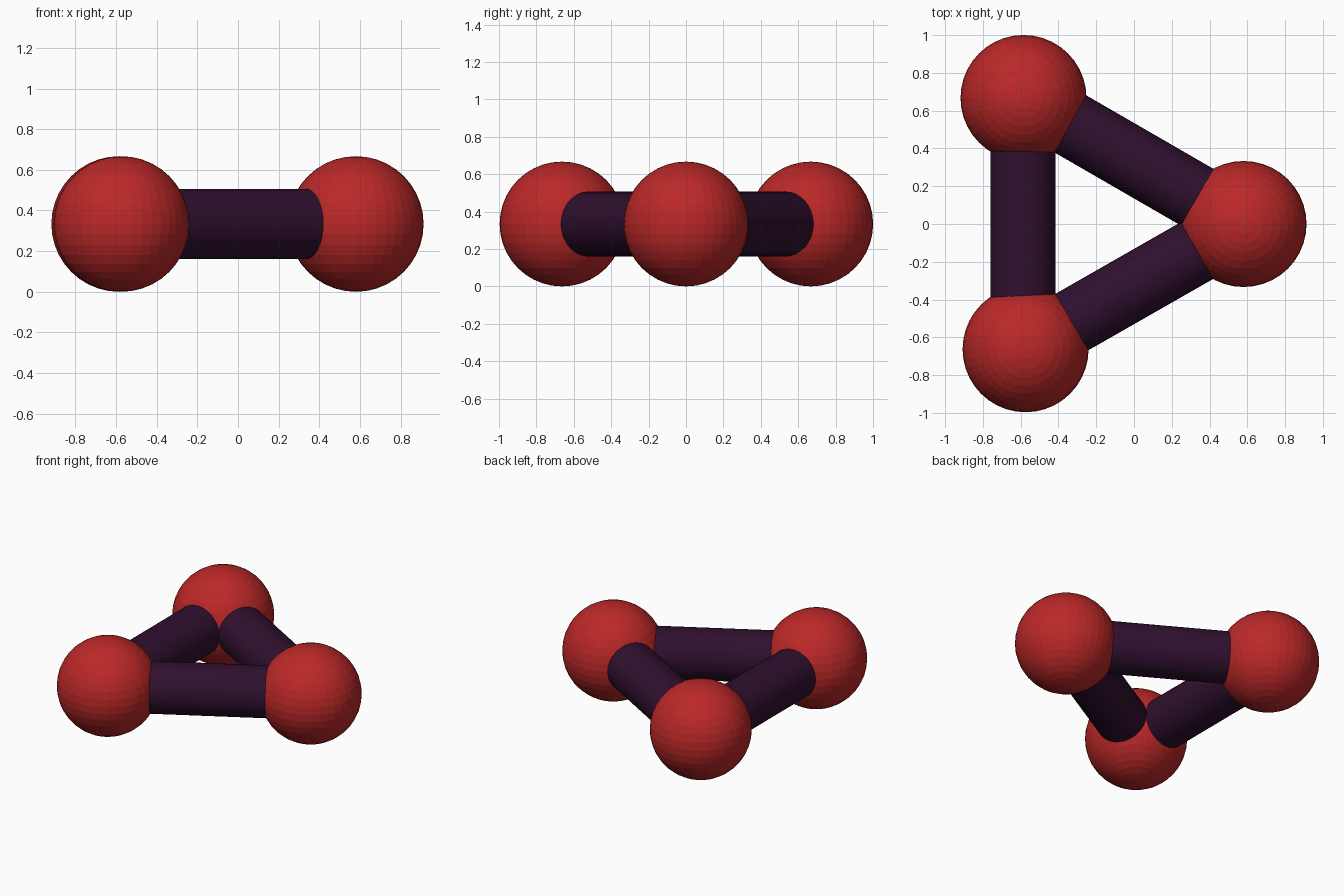
import bpy
from mathutils import Vector

if "Cube" in bpy.data.objects:
    bpy.data.objects.remove(bpy.data.objects["Cube"])


def material(name, rgb):
    m = bpy.data.materials.new(name)
    m.diffuse_color = (*rgb, 1)
    m.use_nodes = True
    m.node_tree.nodes["Principled BSDF"].inputs["Base Color"].default_value = m.diffuse_color
    return m


red = material("red", (0.50, 0.021, 0.021))
purple = material("dark_purple", (0.029, 0.005, 0.028))

R, TUBE_R, Z = 0.3335, 0.173, 0.3335


def ball(name, x, y):
    bpy.ops.mesh.primitive_uv_sphere_add(segments=40, ring_count=20, radius=R, location=(x, y, Z))
    ob = bpy.context.object
    ob.name = name
    ob.data.materials.append(red)


def tube(name, a, b):
    a, b = Vector((*a, Z)), Vector((*b, Z))
    bpy.ops.mesh.primitive_cylinder_add(vertices=40, radius=TUBE_R, depth=(b - a).length,
                                        location=(a + b) / 2)
    ob = bpy.context.object
    ob.name = name
    ob.rotation_euler = (b - a).to_track_quat('Z', 'Y').to_euler()
    ob.data.materials.append(purple)


# Corner balls of the triangle
ball("right_ball", 0.58, 0)
ball("back_ball", -0.585, 0.667)
ball("front_ball", -0.574, -0.663)

# Connecting tubes, ending inside the balls
right, back, front = (0.58, 0), (-0.588, 0.675), (-0.588, -0.667)
tube("back_tube", right, back)
tube("front_tube", right, front)
tube("left_tube", (-0.588, 0.667), (-0.588, -0.665))
